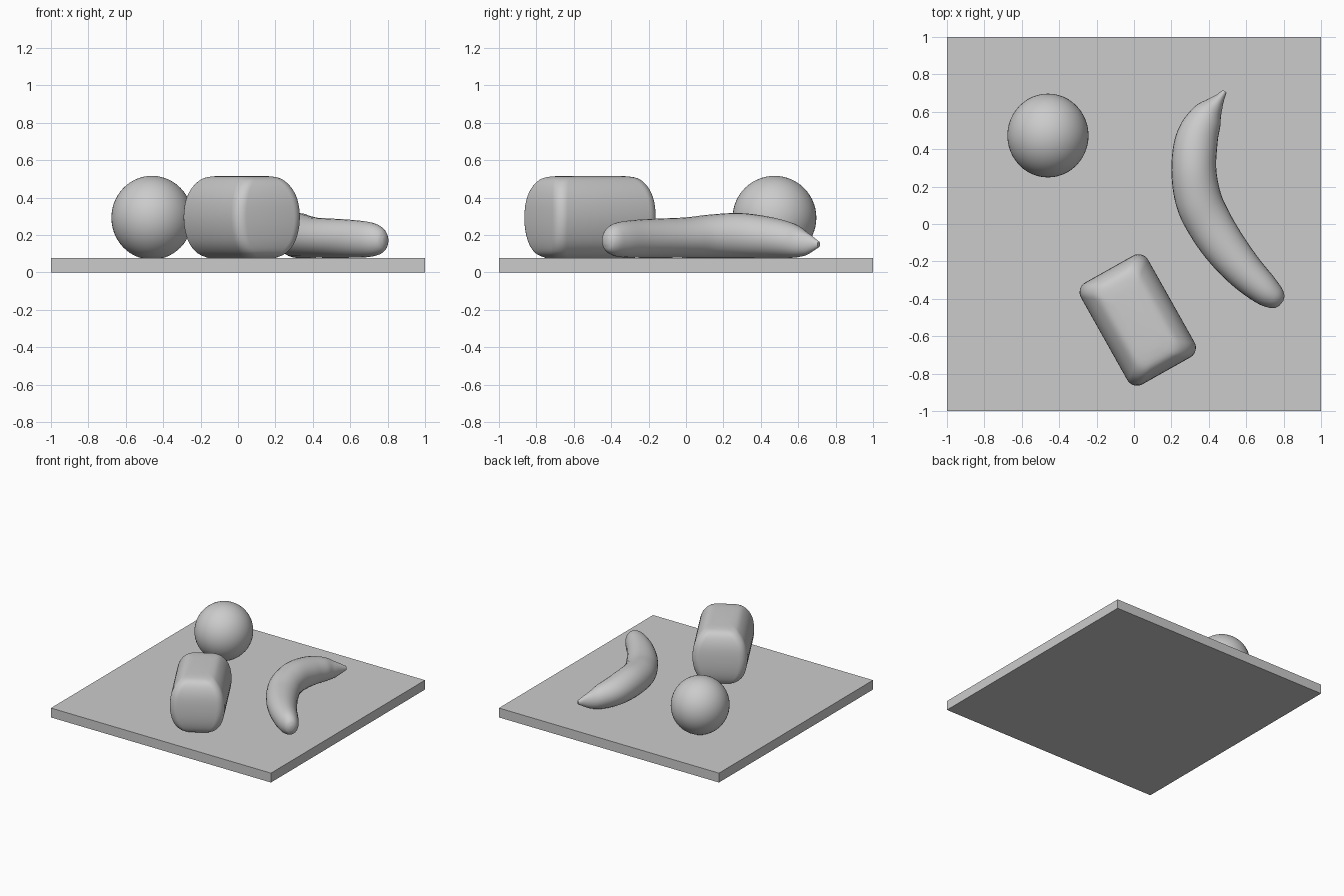
import bpy, bmesh, math
from mathutils import Vector, Matrix

if "Cube" in bpy.data.objects:
    bpy.data.objects.remove(bpy.data.objects["Cube"])

grey = bpy.data.materials.new("plain_grey")
grey.diffuse_color = (0.6, 0.6, 0.6, 1)
grey.use_nodes = True
grey.node_tree.nodes["Principled BSDF"].inputs["Base Color"].default_value = grey.diffuse_color
TOP = 0.077  # height of the board surface


def finish(name, bm, smooth=True):
    bmesh.ops.recalc_face_normals(bm, faces=bm.faces)
    me = bpy.data.meshes.new(name)
    bm.to_mesh(me)
    bm.free()
    me.materials.append(grey)
    ob = bpy.data.objects.new(name, me)
    bpy.context.collection.objects.link(ob)
    if smooth:
        bpy.context.view_layer.objects.active = ob
        ob.select_set(True)
        bpy.ops.object.shade_smooth_by_angle(angle=math.radians(50))
        ob.select_set(False)
    return ob


def loft(name, rings):
    bm = bmesh.new()
    loops = [[bm.verts.new(p) for p in r] for r in rings]
    n = len(loops[0])
    for a, b in zip(loops, loops[1:]):
        for i in range(n):
            j = (i + 1) % n
            bm.faces.new((a[i], a[j], b[j], b[i]))
    bm.faces.new(loops[0])
    bm.faces.new(loops[-1])
    return finish(name, bm)


def spline(keys, steps):
    """Catmull-Rom through tuples of any length."""
    ks = [keys[0]] + keys + [keys[-1]]
    out = []
    for i in range(1, len(ks) - 2):
        for s in range(steps):
            t = s / steps
            out.append([0.5 * (2*b + (c-a)*t + (2*a-5*b+4*c-d)*t*t + (3*b-a-3*c+d)*t**3)
                        for a, b, c, d in zip(*ks[i-1:i+3])])
    return out + [list(keys[-1])]


# Board
bm = bmesh.new()
bmesh.ops.create_cube(bm, size=1, matrix=Matrix.Translation((0, 0, TOP / 2)) @ Matrix.Diagonal((2, 2, TOP, 1)))
finish("board", bm, False)

# Round fruit, resting on a small flat base
bm = bmesh.new()
bmesh.ops.create_uvsphere(bm, u_segments=48, v_segments=28, radius=1,
                          matrix=Matrix.Translation((-0.46, 0.473, 0.292)) @ Matrix.Diagonal((0.217, 0.224, 0.224, 1)))
for v in bm.verts:
    v.co.z = max(v.co.z, TOP - 0.002)
finish("round_fruit", bm)

# Loaf: stacked rounded rectangles (height, half length, half width)
levels = [(0.075, 0.24, 0.09), (0.10, 0.28, 0.135), (0.15, 0.30, 0.175), (0.22, 0.31, 0.198),
          (0.30, 0.312, 0.206), (0.38, 0.307, 0.197), (0.44, 0.293, 0.175),
          (0.485, 0.27, 0.142), (0.508, 0.235, 0.11), (0.516, 0.17, 0.065)]
along, across = Vector((0.49, -0.872, 0)), Vector((0.872, 0.49, 0))
rings = []
for z, hl, hw in spline(levels, 3):
    r, ring = 0.06, []
    for k in range(4):
        sx, sy = ((1, 1), (-1, 1), (-1, -1), (1, -1))[k]
        for s in range(9):
            a = math.pi / 2 * (k + s / 8)
            ring.append(Vector((0.02, -0.513, z)) + along * (sx * (hl - r) + r * math.cos(a))
                        + across * (sy * (hw - r) + r * math.sin(a)))
    rings.append(ring)
loft("loaf", rings)

# Curved fruit: tube along a bent path (x, y, z, half width, half height)
path = [(0.485, 0.71, 0.15, 0.012, 0.015), (0.46, 0.675, 0.152, 0.026, 0.04),
        (0.43, 0.635, 0.155, 0.05, 0.065), (0.385, 0.57, 0.17, 0.088, 0.092),
        (0.335, 0.45, 0.186, 0.114, 0.11), (0.32, 0.29, 0.197, 0.12, 0.12),
        (0.345, 0.13, 0.193, 0.124, 0.116), (0.405, 0.0, 0.186, 0.122, 0.108),
        (0.49, -0.13, 0.183, 0.115, 0.105), (0.59, -0.25, 0.18, 0.102, 0.102),
        (0.69, -0.345, 0.176, 0.085, 0.095), (0.745, -0.39, 0.173, 0.067, 0.08),
        (0.775, -0.415, 0.17, 0.045, 0.055), (0.787, -0.425, 0.17, 0.018, 0.022)]
pts = spline(path, 5)
rings = []
for i, (x, y, z, w, h) in enumerate(pts):
    a, b = pts[max(i - 1, 0)], pts[min(i + 1, len(pts) - 1)]
    side = Vector((a[1] - b[1], b[0] - a[0], 0)).normalized()
    ring = []
    for s in range(28):
        t = math.tau * s / 28
        p = Vector((x, y, z)) + side * w * math.cos(t) + Vector((0, 0, h * math.sin(t)))
        p.z = max(p.z, TOP - 0.002)
        ring.append(p)
    rings.append(ring)
loft("curved_fruit", rings)
